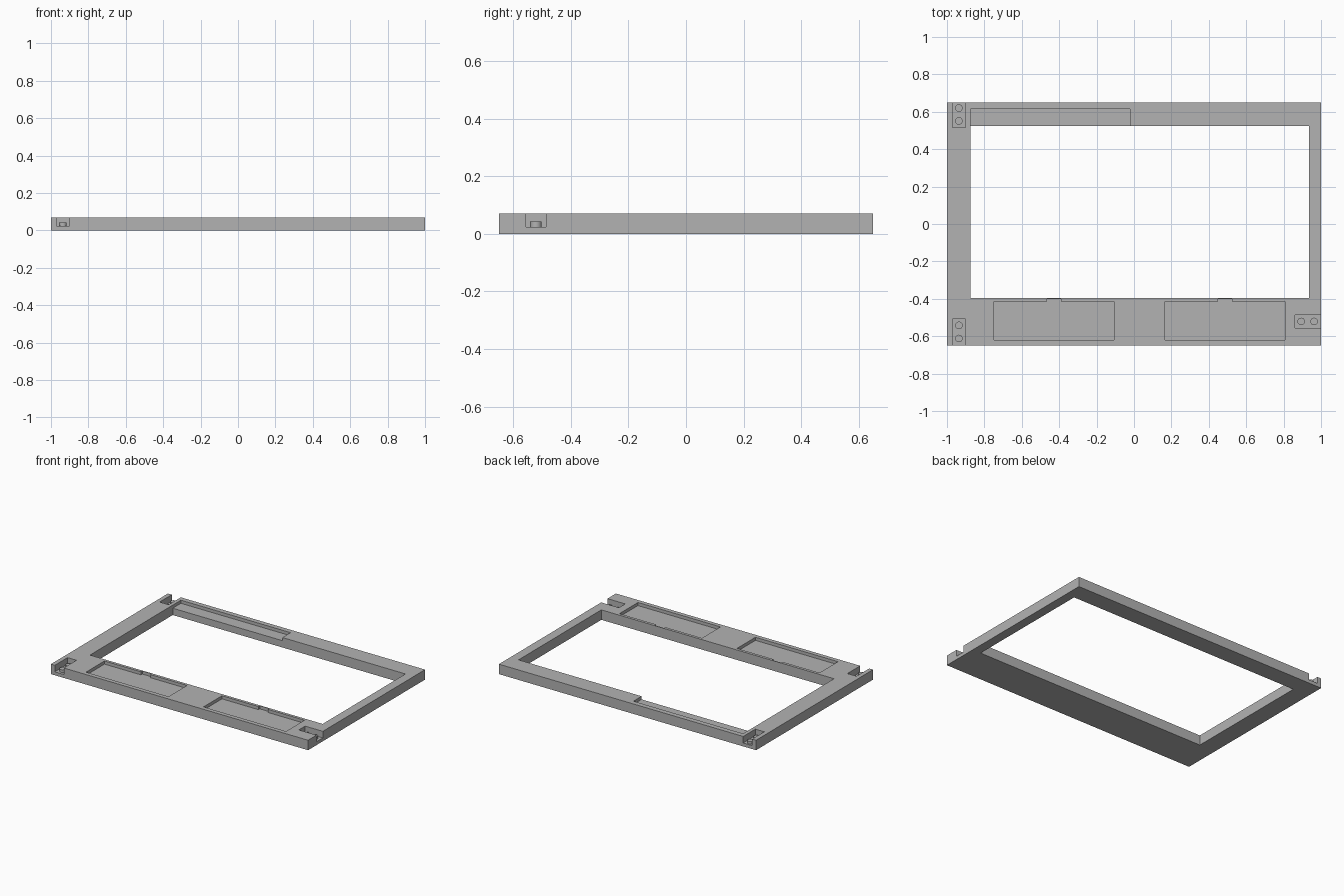
import bpy
import bmesh

if "Cube" in bpy.data.objects:
    bpy.data.objects.remove(bpy.data.objects["Cube"], do_unlink=True)

TOP = 0.07
POCKET_FLOOR = 0.048
SLOT_FLOOR = 0.024

grey = bpy.data.materials.new("plain grey")
grey.use_nodes = True
colour = (0.45, 0.45, 0.45, 1)
grey.diffuse_color = colour
grey.node_tree.nodes["Principled BSDF"].inputs["Base Color"].default_value = colour


def prism(name, outline, z0, z1):
    """Upright solid from a counter-clockwise outline."""
    bm = bmesh.new()
    base = bm.faces.new([bm.verts.new((x, y, z0)) for x, y in outline])
    top = bmesh.ops.extrude_face_region(bm, geom=[base])
    verts = [v for v in top["geom"] if isinstance(v, bmesh.types.BMVert)]
    bmesh.ops.translate(bm, verts=verts, vec=(0, 0, z1 - z0))
    bmesh.ops.recalc_face_normals(bm, faces=bm.faces)
    mesh = bpy.data.meshes.new(name)
    bm.to_mesh(mesh)
    bm.free()
    mesh.materials.append(grey)
    obj = bpy.data.objects.new(name, mesh)
    bpy.context.collection.objects.link(obj)
    return obj


def rect(x0, x1, y0, y1):
    return [(x0, y0), (x1, y0), (x1, y1), (x0, y1)]


def cut(target, outline, floor):
    """Remove an outline from the target, down to the floor height."""
    cutter = prism("cutter", outline, floor, TOP + 0.1)
    cutter.hide_render = True
    mod = target.modifiers.new("cut", "BOOLEAN")
    mod.operation = "DIFFERENCE"
    mod.solver = "EXACT"
    mod.object = cutter
    bpy.context.view_layer.objects.active = target
    bpy.ops.object.modifier_apply(modifier=mod.name)
    bpy.data.objects.remove(cutter, do_unlink=True)


# Flat frame with its large window opening
frame = prism("frame", rect(-1, 1, -0.65, 0.65), 0, TOP)
cut(frame, rect(-0.875, 0.935, -0.395, 0.525), -0.1)

# Shallow ledge along the back rail
cut(frame, rect(-0.875, -0.022, 0.5, 0.615), POCKET_FLOOR)

# Two front pockets, each with a finger notch
for x in (-0.748, 0.166):
    back, notch = -0.415, -0.4
    outline = [(x, -0.62), (x + 0.642, -0.62), (x + 0.642, back),
               (x + 0.357, back), (x + 0.357, notch),
               (x + 0.284, notch), (x + 0.284, back), (x, back)]
    cut(frame, outline, POCKET_FLOOR)

# Connector slots open to the outer edges
cut(frame, rect(-0.97, -0.9, 0.515, 0.7), SLOT_FLOOR)
cut(frame, rect(-0.97, -0.9, -0.7, -0.508), SLOT_FLOOR)
cut(frame, rect(0.862, 1.1, -0.556, -0.486), SLOT_FLOOR)

# Pair of round pegs in each slot
pegs = {
    "back_right": [(-0.936, 0.62), (-0.936, 0.551)],
    "front_right": [(-0.936, -0.542), (-0.936, -0.612)],
    "front_left": [(0.894, -0.521), (0.963, -0.521)],
}
for place, centres in pegs.items():
    for i, (x, y) in enumerate(centres):
        z0, z1 = SLOT_FLOOR - 0.004, 0.042
        bpy.ops.mesh.primitive_cylinder_add(
            vertices=32, radius=0.02, depth=z1 - z0, location=(x, y, (z0 + z1) / 2))
        peg = bpy.context.object
        peg.name = f"{place}_peg_{i + 1}"
        peg.data.materials.append(grey)
        bpy.ops.object.shade_smooth_by_angle()
